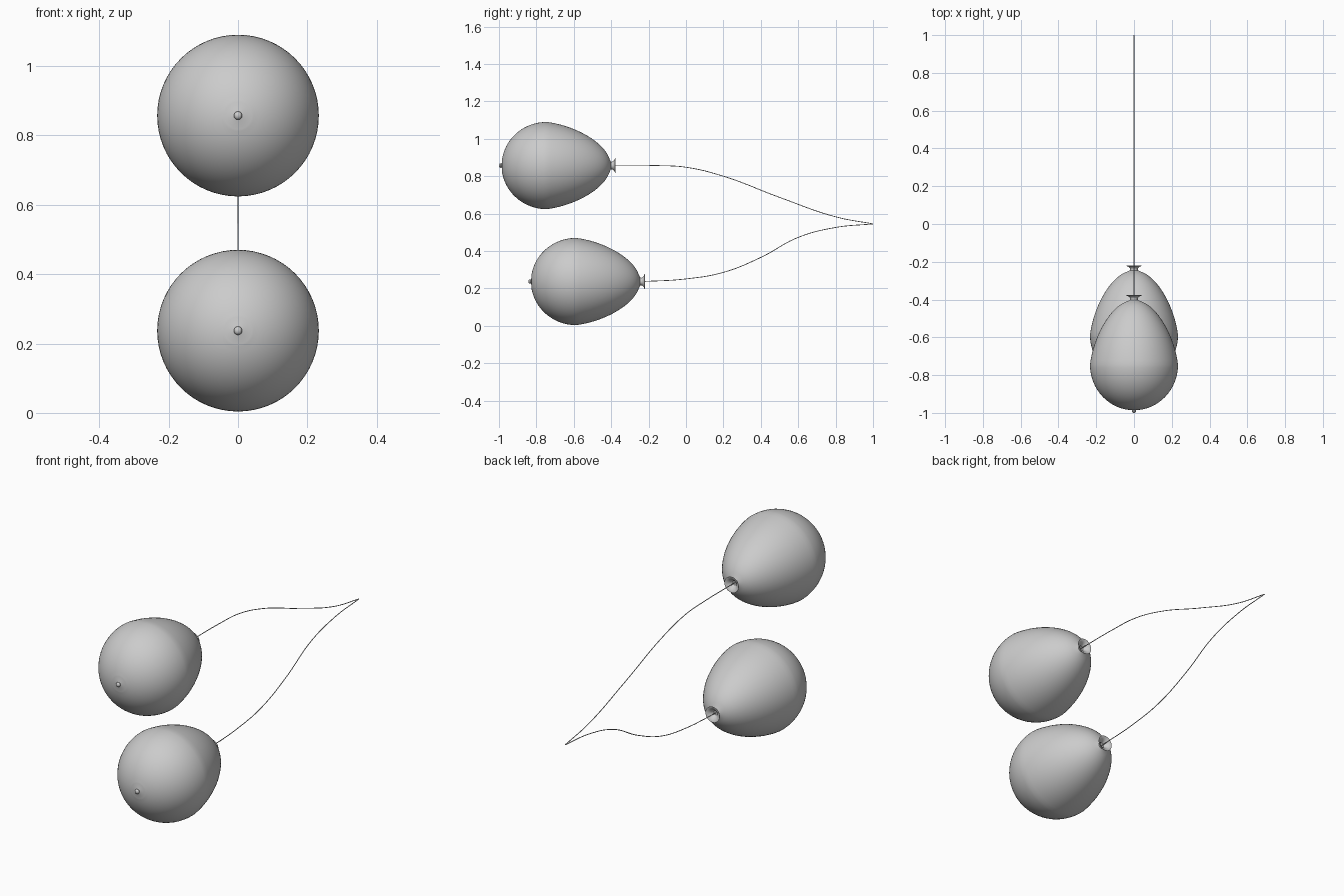
import bpy, math

if "Cube" in bpy.data.objects:
    bpy.data.objects.remove(bpy.data.objects["Cube"])

R = 0.233  # largest balloon radius


def lathe(name, profile, y0, z0, segs=64):
    """Revolve (radius, y) points around an axis parallel to y."""
    verts, faces, rings = [], [], []
    for r, y in profile:
        if r < 1e-6:
            rings.append([len(verts)] * segs)
            verts.append((0, y0 + y, z0))
        else:
            rings.append(list(range(len(verts), len(verts) + segs)))
            for i in range(segs):
                a = 2 * math.pi * i / segs
                verts.append((r * math.cos(a), y0 + y, z0 + r * math.sin(a)))
    for a, b in zip(rings, rings[1:]):
        for i in range(segs):
            j = (i + 1) % segs
            faces.append(list(dict.fromkeys((a[i], a[j], b[j], b[i]))))
    me = bpy.data.meshes.new(name)
    me.from_pydata(verts, [], faces)
    me.update()
    ob = bpy.data.objects.new(name, me)
    bpy.context.collection.objects.link(ob)
    bpy.ops.object.select_all(action='DESELECT')
    ob.select_set(True)
    bpy.context.view_layer.objects.active = ob
    bpy.ops.object.shade_smooth_by_angle(angle=math.radians(35))
    return ob


def balloon_profile():
    """Egg-shaped body; y is measured from the front tip."""
    # rounded nub and the thick patch around it
    pts = [(0, 0), (0.006, 0.001), (0.010, 0.004), (0.012, 0.009),
           (0.010, 0.014), (0.014, 0.0155), (0.039, 0.017)]
    mid, front, back = 0.255, 0.241, 0.342
    n = 48
    for i in range(n + 1):
        a = math.pi * i / n
        u = -math.cos(a)
        r = R * math.sin(a)
        if u > 0:
            r *= 1 - 0.18 * u
        y = mid + u * (front if u < 0 else back)
        if (u < 0 and r > 0.041) or (u >= 0 and r > 0.026):
            pts.append((r, y))
    # neck, flared lip and hollow mouth
    pts += [(0.021, 0.598), (0.020, 0.604), (0.023, 0.611), (0.030, 0.617),
            (0.041, 0.621), (0.041, 0.623), (0.037, 0.623),
            (0.026, 0.616), (0.017, 0.607), (0.012, 0.596), (0, 0.594)]
    return pts


def string(name, path):
    cu = bpy.data.curves.new(name, 'CURVE')
    cu.dimensions = '3D'
    cu.bevel_depth = 0.002
    cu.bevel_resolution = 2
    cu.resolution_u = 10
    cu.use_fill_caps = True
    sp = cu.splines.new('BEZIER')
    sp.bezier_points.add(len(path) - 1)
    for p, (y, z) in zip(sp.bezier_points, path):
        p.co = (0, y, z)
        p.handle_left_type = p.handle_right_type = 'AUTO'
    ob = bpy.data.objects.new(name, cu)
    bpy.context.collection.objects.link(ob)


# balloons
lathe("upper_balloon", balloon_profile(), -1.0, 0.857)
lathe("lower_balloon", balloon_profile(), -0.843, 0.237)

# strings meeting at one point
string("upper_string", [(-0.41, 0.858), (-0.157, 0.857), (0, 0.848), (0.2, 0.80),
                        (0.5, 0.687), (0.8, 0.583), (1.0, 0.545)])
string("lower_string", [(-0.25, 0.236), (0, 0.251), (0.2, 0.286), (0.4, 0.366),
                        (0.6, 0.473), (0.8, 0.526), (1.0, 0.545)])
